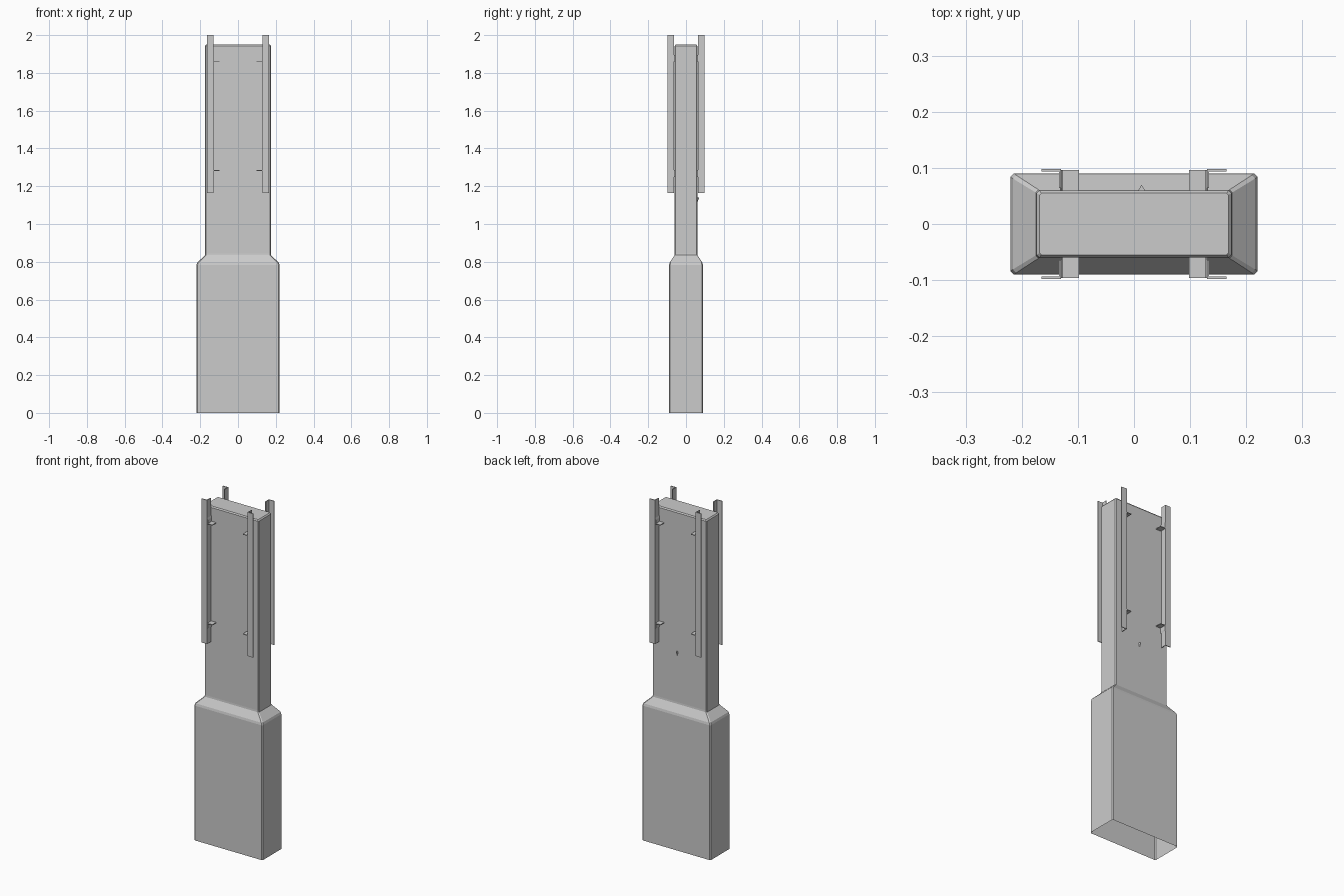
import bpy, bmesh

if "Cube" in bpy.data.objects:
    bpy.data.objects.remove(bpy.data.objects["Cube"])


def make_object(name, verts, faces):
    mesh = bpy.data.meshes.new(name)
    mesh.from_pydata(verts, [], faces)
    bm = bmesh.new()
    bm.from_mesh(mesh)
    bmesh.ops.recalc_face_normals(bm, faces=bm.faces)
    bm.to_mesh(mesh)
    bm.free()
    ob = bpy.data.objects.new(name, mesh)
    bpy.context.collection.objects.link(ob)
    return ob


def prism(name, pts, a, b, place):
    """Extrude a 2D profile from a to b; place maps (u, v, depth) to xyz."""
    n = len(pts)
    verts = [place(u, v, d) for d in (a, b) for u, v in pts]
    faces = [(i, (i + 1) % n, (i + 1) % n + n, i + n) for i in range(n)]
    faces += [tuple(range(n)), tuple(range(n, 2 * n))]
    return make_object(name, verts, faces)


def chamfered_ring(hx, hy, z, c):
    q = [(hx, -hy + c), (hx, hy - c), (hx - c, hy), (-hx + c, hy),
         (-hx, hy - c), (-hx, -hy + c), (-hx + c, -hy), (hx - c, -hy)]
    return [(x, y, z) for x, y in q]


# Housing: open-bottomed box stepping in to a narrower upper box
sections = [(0.22, 0.09, 0.0, 0.006), (0.22, 0.09, 0.782, 0.006),
            (0.216, 0.087, 0.795, 0.006), (0.175, 0.061, 0.835, 0.005),
            (0.174, 0.06, 0.845, 0.005), (0.174, 0.06, 1.943, 0.005),
            (0.168, 0.055, 1.95, 0.003)]
verts = [p for s in sections for p in chamfered_ring(*s)]
faces = [(r * 8 + i, r * 8 + (i + 1) % 8, r * 8 + 8 + (i + 1) % 8, r * 8 + 8 + i)
         for r in range(len(sections) - 1) for i in range(8)]
faces.append(tuple(range(len(verts) - 8, len(verts))))
housing = make_object("housing", verts, faces)
# Housing normals point outward: the top cap decides
if housing.data.polygons[-1].normal.z < 0:
    housing.data.flip_normals()

# Four angle rails with their brackets, mirrored across both axes
angle = [(0.130, 0.064), (0.134, 0.064), (0.134, 0.094), (0.165, 0.094),
         (0.165, 0.098), (0.130, 0.098)]
for sx, xname in ((-1, "left"), (1, "right")):
    for sy, yname in ((-1, "front"), (1, "back")):
        tag = f"{yname}_{xname}"
        prism(f"rail_{tag}", angle, 1.165, 2.0,
              lambda u, v, d: (sx * u, sy * v, d))
        for z, sz, zname in ((1.86, 1, "upper"), (1.285, -1, "lower")):
            # Bent bracket: flat tab toward the centre, tapered lug on the rail
            bracket = [(0.098, 0), (0.132, 0), (0.132, 0.036), (0.130, 0.036),
                       (0.127, 0.026), (0.127, 0.004), (0.098, 0.004)]
            prism(f"{zname}_bracket_{tag}", bracket, 0.059, 0.096,
                  lambda u, v, d: (sx * u, sy * d, z + sz * v))

# Small pointed hook on the back face
make_object("hook", [(0.007, 0.059, 1.14), (0.02, 0.059, 1.14),
                     (0.0135, 0.070, 1.14), (0.0135, 0.059, 1.11)],
            [(0, 1, 2), (0, 2, 3), (1, 3, 2), (0, 3, 1)])
